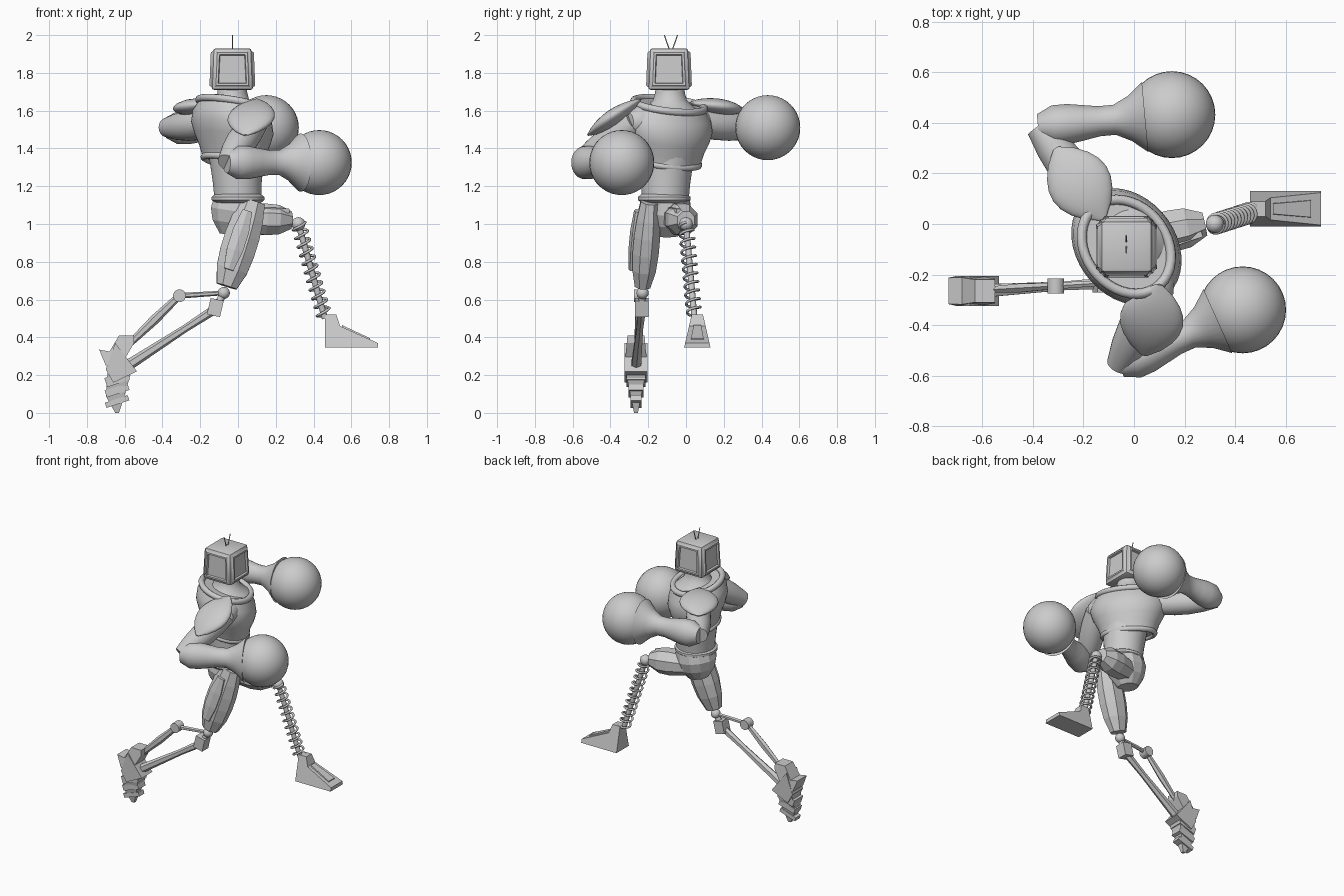
import bpy, bmesh, math
from mathutils import Vector

old_cube = bpy.data.objects.get("Cube")
if old_cube:
    bpy.data.objects.remove(old_cube, do_unlink=True)

colour = (0.6, 0.6, 0.6, 1)
grey = bpy.data.materials.new("plain_grey")
grey.use_nodes = True
grey.diffuse_color = colour
grey.node_tree.nodes["Principled BSDF"].inputs["Base Color"].default_value = colour


def point(x, y, z):
    return Vector((x, y, z))


def add_object(name, data):
    data.materials.append(grey)
    new_object = bpy.data.objects.new(name, data)
    bpy.context.collection.objects.link(new_object)
    return new_object


def finish(name, bm, smooth=True):
    bmesh.ops.recalc_face_normals(bm, faces=bm.faces)
    mesh = bpy.data.meshes.new(name)
    bm.to_mesh(mesh)
    bm.free()
    part = add_object(name, mesh)
    if smooth:
        bpy.ops.object.select_all(action='DESELECT')
        part.select_set(True)
        bpy.context.view_layer.objects.active = part
        bpy.ops.object.shade_smooth_by_angle(angle=math.radians(40))


def ellipse(centre, side, up, count):
    angles = [math.tau * (step + 0.5) / count for step in range(count)]
    return [centre + side * math.cos(angle) + up * math.sin(angle) for angle in angles]


def limb(name, start, end, radii, flat=1, sides=28, frame=None):
    """Skin of evenly spaced elliptical rings between two points."""
    bm = bmesh.new()
    along = (end - start).normalized()
    if frame:
        side, up = frame
    else:
        upright = abs(along.z) > 0.8
        side = along.cross(Vector((0, upright, not upright))).normalized()
        up = side.cross(along)
    rings = []
    for index, radius in enumerate(radii):
        centre = start.lerp(end, index / (len(radii) - 1))
        corners = ellipse(centre, side * radius, up * radius * flat, sides)
        rings.append([bm.verts.new(corner) for corner in corners])
    for ring, following in zip(rings, rings[1:]):
        for index in range(sides):
            bm.faces.new((ring[index - 1], ring[index], following[index], following[index - 1]))
    bm.faces.new(rings[0])
    bm.faces.new(rings[-1])
    finish(name, bm, smooth=sides > 12)


def ball(name, centre, radius):
    bm = bmesh.new()
    bmesh.ops.create_uvsphere(bm, u_segments=32, v_segments=20, radius=radius)
    bmesh.ops.translate(bm, verts=bm.verts, vec=centre)
    finish(name, bm)


def prism(name, y, profile, low, high):
    """Side profile given a half width that changes from its bottom to its top."""
    bm = bmesh.new()
    bottom = min(z for x, z in profile)
    height = max(z for x, z in profile) - bottom
    near, far = [], []
    for x, z in profile:
        half = low + (high - low) * (z - bottom) / height
        near.append(bm.verts.new((x, y - half, z)))
        far.append(bm.verts.new((x, y + half, z)))
    bm.faces.new(near)
    bm.faces.new(far)
    for index in range(len(near)):
        bm.faces.new((near[index - 1], near[index], far[index], far[index - 1]))
    finish(name, bm, smooth=False)


def wire(name, points, radius, closed=False):
    curve = bpy.data.curves.new(name, 'CURVE')
    curve.dimensions = '3D'
    curve.bevel_depth = radius
    curve.bevel_resolution = 2
    curve.use_fill_caps = True
    spline = curve.splines.new('POLY')
    spline.points.add(len(points) - 1)
    spline.use_cyclic_u = closed
    for spline_point, position in zip(spline.points, points):
        spline_point.co = (*position, 1)
    add_object(name, curve)


# Head: bevelled cabinet, narrower at the top, with a framed panel on every side
bm = bmesh.new()
bmesh.ops.create_cube(bm, size=0.22)
for vert in bm.verts:
    taper = 1 if vert.co.z < 0 else 0.92
    vert.co.x *= taper
    vert.co.y *= taper
    vert.co += point(-0.03, -0.09, 1.82)
bmesh.ops.bevel(bm, geom=bm.edges[:], offset=0.014, segments=2, affect='EDGES', profile=0.5)
bm.normal_update()
panels = [face for face in bm.faces if face.calc_area() > 0.02 and abs(face.normal.z) < 0.5]
for thickness, depth in ((0.012, 0.012), (0.016, 0), (0.005, -0.014)):
    bmesh.ops.inset_individual(bm, faces=panels, thickness=thickness, depth=depth)
finish("head", bm)
antenna_base = point(-0.03, -0.08, 1.9)
for name, lean in (("left_antenna", 0.035), ("right_antenna", -0.035)):
    wire(name, [antenna_base, antenna_base + point(0, lean, 0.1)], 0.003)

# Torso, twisted towards the leading shoulder
twist = (point(0.62, -0.79, 0), point(0.79, 0.62, -0.25))
chest_low, chest_high = point(-0.03, -0.09, 1.33), point(-0.03, -0.09, 1.63)
limb("chest", chest_low, chest_high, (.18, .2, .23, .25, .24, .2), 0.78, 40, twist)
for name, centre, size, radius in (("collar", chest_high, 0.2, 0.02),
                                   ("chest_rim", chest_low, 0.17, 0.018)):
    rim = ellipse(centre, twist[0] * size, twist[1] * size * 0.8, 40)
    wire(name, rim, radius, closed=True)
limb("neck", point(-0.03, -0.085, 1.58), point(-0.03, -0.085, 1.73), (.17, .13, .09, .08, .075))
limb("waist", point(-0.01, -0.1, 1.4), point(0, -0.11, 1.13), (.15, .14, .13, .125))
limb("belt", point(0, -0.115, 1.11), point(0, -0.115, 1.16), (.12, .14, .14, .12))
limb("pelvis", point(0, -0.1, 1.13), point(-0.03, -0.1, 0.94), (.13, .14, .12, .07), 0.95, 12)


def arm(side, shoulder, elbow, glove, pad_start, pad_end):
    chest_centre = point(-0.03, -0.09, shoulder.z)
    limb(side + "_shoulder", chest_centre.lerp(shoulder, 0.6),
         chest_centre.lerp(shoulder, 1.2), (.09, .09, .085, .05))
    limb(side + "_upper_arm", shoulder, elbow, (.07, .08, .08, .07, .05))
    rise = [0.012 + 0.115 * math.sin(math.pi * step / 8) ** 0.8 for step in range(9)]
    limb(side + "_shoulder_pad", pad_start, pad_end, rise, 0.35)
    limb(side + "_forearm", elbow, elbow.lerp(glove, 0.8),
         (.05, .08, .08, .07, .06, .06, .09, .14), 1.1)
    ball(side + "_glove", glove, 0.172)


# Leading arm and trailing arm
arm("right", point(0.09, -0.27, 1.54), point(-0.06, -0.56, 1.325), point(0.43, -0.34, 1.325),
    point(0.1, -0.24, 1.66), point(0.04, -0.52, 1.47))
arm("left", point(-0.15, 0.08, 1.53), point(-0.38, 0.385, 1.51), point(0.15, 0.433, 1.51),
    point(-0.12, 0.02, 1.64), point(-0.31, 0.3, 1.6))

# Raised left leg: faceted thigh, ribs, coil spring and foot
limb("left_thigh", point(0, -0.06, 1.03), point(0.28, 0, 1.02), (.07, .08, .09, .085, .05), 1, 8)
for name, height in (("upper_thigh_rib", 1.07), ("lower_thigh_rib", 1)):
    limb(name, point(0.08, -0.09, height), point(0.27, -0.04, height), (.02, .025, .015), 1, 4)
spring_top, spring_foot = point(0.32, 0, 1), point(0.46, 0.045, 0.5)
ball("left_knee", spring_top, 0.036)
spring_axis = (spring_foot - spring_top).normalized()
across = spring_axis.cross(point(0, 1, 0)).normalized()
around = spring_axis.cross(across)
turns, steps = 11, 18
coil = []
for index in range(turns * steps):
    angle = math.tau * index / steps
    offset = across * math.cos(angle) + around * math.sin(angle)
    coil.append(spring_top.lerp(spring_foot, index / (turns * steps)) + offset * 0.037)
wire("left_spring", coil, 0.007)
wire("left_shin_rod", [spring_top, spring_foot], 0.017)
prism("left_foot", 0.06, [(.46, .345), (.46, .52), (.52, .52), (.54, .46), (.74, .37), (.74, .345)],
      0.07, 0.03)
prism("left_foot_plate", 0.06, [(.55, .465), (.7, .395), (.7, .385), (.55, .455)], 0.035, 0.02)

# Trailing right leg: thigh shell, knee and linkage shin
limb("right_thigh", point(0.08, -0.19, 1.12), point(-0.06, -0.23, 0.67),
     (.07, .09, .1, .1, .09, .06), 0.75, 8)
limb("right_thigh_panel", point(0.05, -0.26, 1.07), point(-0.05, -0.29, 0.76),
     (.03, .05, .05, .03), 0.5, 6)
knee, shin_top = point(-0.075, -0.23, 0.635), point(-0.12, -0.235, 0.55)
link_joint, ankle = point(-0.31, -0.245, 0.62), point(-0.6, -0.265, 0.24)
ball("right_knee", knee, 0.032)
wire("knee_pin", [knee, shin_top], 0.02)
limb("knee_block", shin_top - point(0.01, 0, 0.035), shin_top + point(0.01, 0, 0.05),
     (.05, .05), 1, 4)
limb("lower_shin_bar", shin_top, ankle, (.025, .02, .025, .03), 1, 6)
limb("upper_shin_link", knee, link_joint, (.012, .015), 1, 6)
limb("rear_shin_link", link_joint, point(-0.57, -0.26, 0.37), (.014, .02, .014), 1.3, 6)
hinge_axis = point(0, 0.03, 0)
limb("link_hinge", link_joint - hinge_axis, link_joint + hinge_axis, (.034, .034), 1, 16)

# Trailing right foot: heel, ankle block, pointed toe and stepped plates
foot_y = ankle.y
prism("right_heel", foot_y, [(-.735, .335), (-.68, .325), (-.63, .41), (-.55, .41), (-.55, .37),
                             (-.62, .25), (-.7, .25)], 0.06, 0.045)
prism("right_ankle", foot_y, [(-.7, .23), (-.65, .37), (-.535, .22), (-.66, .16)], 0.06, 0.06)
prism("right_toe", foot_y, [(-.69, .22), (-.57, .2), (-.61, .06), (-.63, 0), (-.65, 0), (-.7, .09)],
      0.01, 0.055)
plate_reach = point(0.06, 0, 0.02)
for index in range(3):
    centre = ankle - point(0.04, 0, 0.06 * (index + 1))
    width = 0.07 - 0.015 * index
    limb("toe_plate", centre - plate_reach, centre + plate_reach, (width, width), 0.5, 4)
